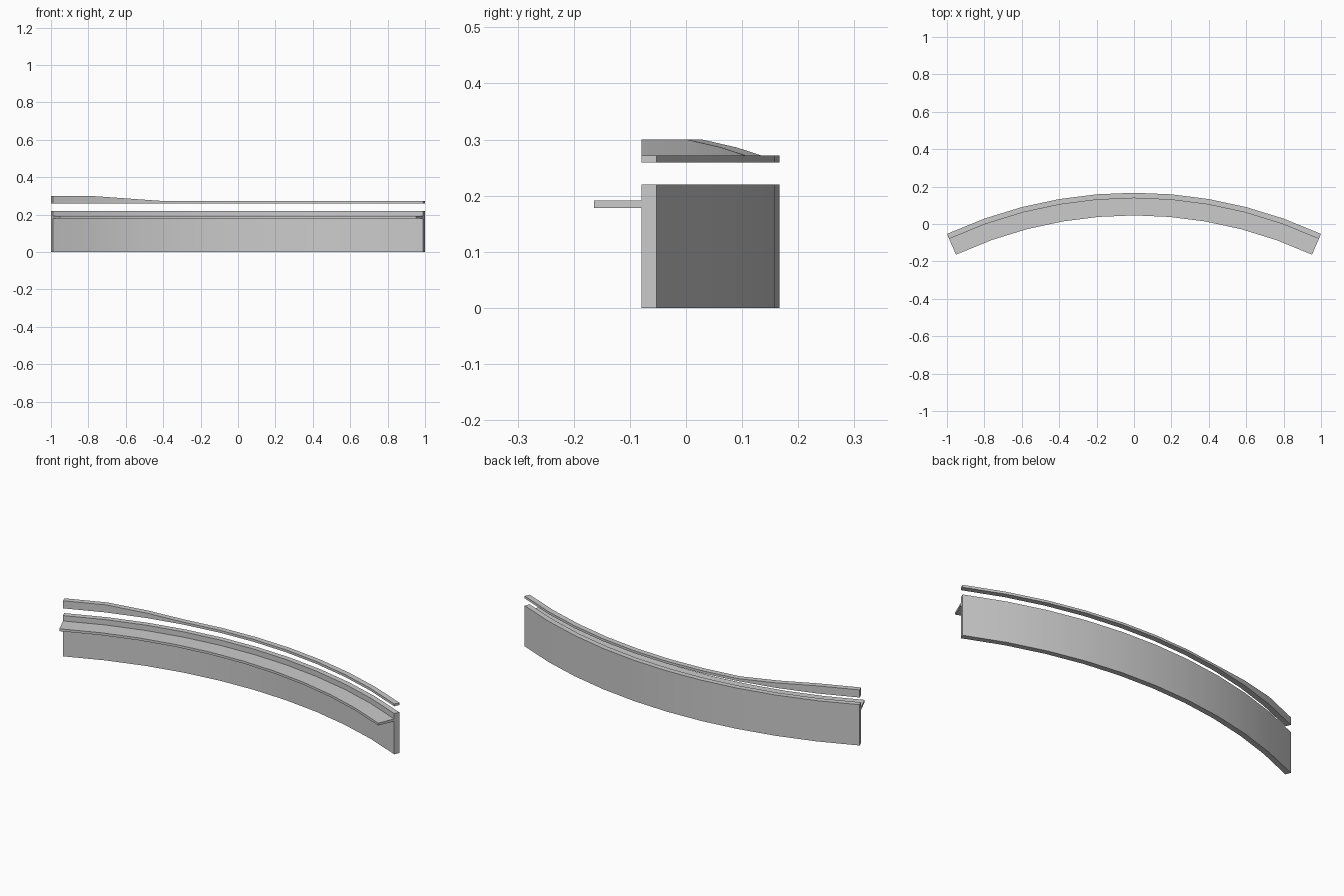
import bpy, bmesh, math
from mathutils import Vector

if "Cube" in bpy.data.objects:
    bpy.data.objects.remove(bpy.data.objects["Cube"])

R = 2.383            # radius of the outer face
TOP = 0.167          # y of the outer face at the middle
STATIONS = [i / 5 for i in range(-5, 6)]
WALL = 0.029         # wall thickness
LEDGE = 0.121        # depth from outer face to ledge edge


def arc_point(x, depth, z):
    """Point at a given depth inside the outer curved face."""
    y = TOP - R + math.sqrt(R * R - x * x)
    n = Vector((x, y - TOP + R, 0)).normalized()
    n = Vector((n.x * 0.94, n.y, 0)).normalized()
    return Vector((x, y, z)) - n * depth


def curved_bar(name, d0, d1, z0, tops):
    """Rectangular section swept along the arc, with a top height per station."""
    bm = bmesh.new()
    rings = []
    for x, z1 in zip(STATIONS, tops):
        section = [(d0, z0), (d1, z0), (d1, z1), (d0, z1)]
        rings.append([bm.verts.new(arc_point(x, d, z)) for d, z in section])
    for a, b in zip(rings, rings[1:]):
        for i in range(4):
            j = (i + 1) % 4
            bm.faces.new((a[i], a[j], b[j], b[i]))
    bm.faces.new(rings[0])
    bm.faces.new(rings[-1][::-1])
    bmesh.ops.recalc_face_normals(bm, faces=bm.faces)
    mesh = bpy.data.meshes.new(name)
    bm.to_mesh(mesh)
    bm.free()
    ob = bpy.data.objects.new(name, mesh)
    bpy.context.collection.objects.link(ob)
    bpy.ops.object.select_all(action='DESELECT')
    ob.select_set(True)
    bpy.context.view_layer.objects.active = ob
    bpy.ops.object.shade_smooth_by_angle(angle=math.radians(30))
    return ob


# Main curved wall
curved_bar("curved_wall", 0, WALL, 0, [0.22] * 11)

# Ledge on the concave front
curved_bar("front_ledge", WALL, LEDGE, 0.178, [0.191] * 11)

# Floating top rail, raised at the left end
curved_bar("top_rail", 0, WALL, 0.259, [0.30, 0.30, 0.286] + [0.272] * 8)
